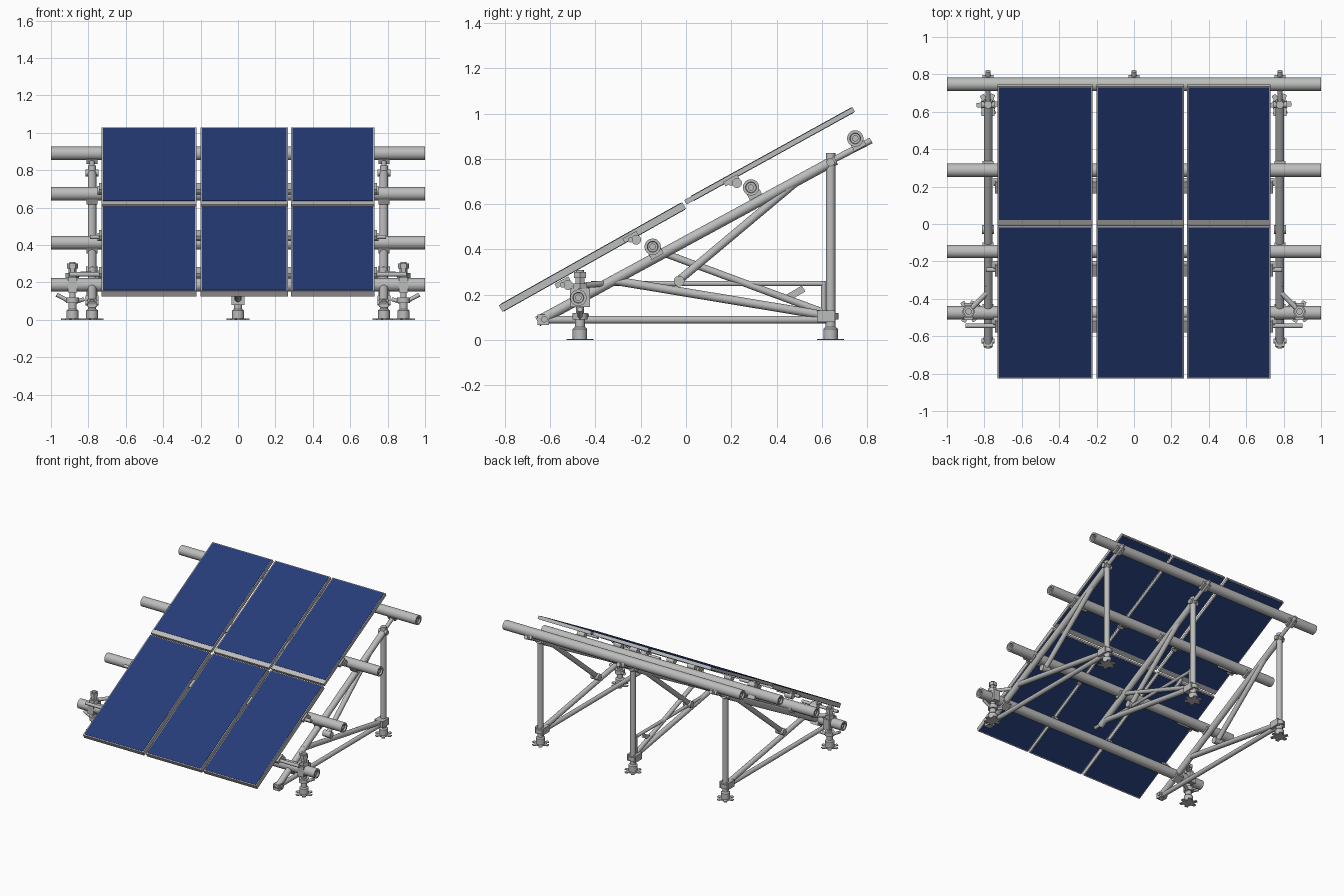
import bpy, bmesh, math
from mathutils import Vector, Matrix

if "Cube" in bpy.data.objects:
    bpy.data.objects.remove(bpy.data.objects["Cube"])


def material(name, rgb):
    m = bpy.data.materials.new(name)
    m.diffuse_color = (*rgb, 1)
    m.use_nodes = True
    m.node_tree.nodes["Principled BSDF"].inputs["Base Color"].default_value = m.diffuse_color
    return m


STEEL = material("galvanised steel", (0.50, 0.51, 0.50))
BLUE = material("solar cell blue", (0.019, 0.045, 0.19))


def finish(bm, name, mat, smooth=True):
    bmesh.ops.remove_doubles(bm, verts=bm.verts, dist=1e-5)
    bmesh.ops.recalc_face_normals(bm, faces=bm.faces)
    me = bpy.data.meshes.new(name)
    bm.to_mesh(me)
    bm.free()
    me.materials.append(mat)
    if smooth:
        me.shade_smooth()
        me.set_sharp_from_angle(angle=math.radians(35))
    ob = bpy.data.objects.new(name, me)
    bpy.context.collection.objects.link(ob)
    return ob


def lathe(name, a, b, pts, sides=24):
    """Spin (distance, radius) points around the axis from a towards b."""
    a, b = Vector(a), Vector(b)
    q = (b - a).to_track_quat('Z', 'Y')
    bm = bmesh.new()
    rings = []
    for d, r in pts:
        rings.append([bm.verts.new(a + q @ Vector((r * math.cos(t), r * math.sin(t), d)))
                      for t in (2 * math.pi * i / sides for i in range(sides))])
    for r0, r1 in zip(rings, rings[1:]):
        for i in range(sides):
            j = (i + 1) % sides
            bm.faces.new((r0[i], r0[j], r1[j], r1[i]))
    return finish(bm, name, STEEL)


def rod(name, a, b, r, sides=24):
    n = (Vector(b) - Vector(a)).length
    return lathe(name, a, b, [(0, 0), (0, r), (n, r), (n, 0)], sides)


def box(name, loc, size, mat=STEEL, tilt=0.0):
    bm = bmesh.new()
    m = Matrix.Translation(loc) @ Matrix.Rotation(tilt, 4, 'X') @ Matrix.Diagonal((*size, 1))
    bmesh.ops.create_cube(bm, size=1, matrix=m)
    return finish(bm, name, mat, False)


def foot(name, x, y):
    """Lobed ground plate with a stepped jack sleeve."""
    bm = bmesh.new()
    vs = []
    for i in range(48):
        t = 2 * math.pi * i / 48
        r = 0.062 if i % 8 in (0, 1, 2, 7) else 0.042
        vs.append(bm.verts.new((x + r * math.cos(t), y + r * math.sin(t), 0)))
    f = bm.faces.new(vs)
    top = bmesh.ops.extrude_face_region(bm, geom=[f])["geom"]
    bmesh.ops.translate(bm, vec=(0, 0, 0.006),
                        verts=[g for g in top if isinstance(g, bmesh.types.BMVert)])
    finish(bm, name + "_plate", STEEL, False)
    lathe(name + "_sleeve", (x, y, 0), (x, y, 1),
          [(0.004, 0.032), (0.05, 0.032), (0.058, 0.022), (0.09, 0.022), (0.09, 0.034),
           (0.12, 0.034), (0.12, 0.02), (0.12, 0)])


# ---- solar panels: two rows of three, blue on both faces, steel edges
COLUMNS = [(-0.73, -0.222), (-0.20, 0.266), (0.284, 0.73)]
ROWS = [("lower", (-0.826, 0.153), (-0.016, 0.608), 0.032, 0.008),
        ("upper", (-0.008, 0.618), (0.735, 1.028), 0.022, 0.036)]
for row, (y0, z0), (y1, z1), thick, lip in ROWS:
    tilt = math.atan2(z1 - z0, y1 - y0)
    length = math.hypot(y1 - y0, z1 - z0)
    along = Vector((0, math.cos(tilt), math.sin(tilt)))
    up = Vector((0, -math.sin(tilt), math.cos(tilt)))
    for i, (x0, x1) in enumerate(COLUMNS):
        mid = Vector(((x0 + x1) / 2, (y0 + y1) / 2, (z0 + z1) / 2)) - up * thick / 2
        box(f"{row}_panel_frame_{i}", mid, (x1 - x0, length, thick), STEEL, tilt)
        cells = length - lip - 0.006
        for side, s in (("front", 1), ("back", -1)):
            box(f"{row}_panel_{side}_cells_{i}",
                mid + up * s * thick / 2 + along * (lip - 0.006) / 2,
                (x1 - x0 - 0.014, cells, 0.004), BLUE, tilt)

# ---- four horizontal rail pipes with recessed ends
RAILS = [(-0.475, 0.187), (-0.147, 0.412), (0.287, 0.674), (0.747, 0.89)]
for i, (y, z) in enumerate(RAILS):
    lathe(f"rail_pipe_{i}", (-1, y, z), (1, y, z),
          [(0.03, 0), (0.03, 0.012), (0.012, 0.012), (0.012, 0.022), (0, 0.024), (0, 0.036),
           (2, 0.036), (2, 0.024), (1.988, 0.022), (1.988, 0.012), (1.97, 0.012), (1.97, 0)], 32)

# ---- panel clamps: stub bar and bracket under the panel edges
SLOPE = math.radians(29)
for j, (y, z, reach) in enumerate([(-0.545, 0.243, 0.9), (-0.245, 0.443, 0.79), (0.2, 0.693, 0.74)]):
    for i, x in enumerate((-0.72, -0.21, 0.275, 0.72)):
        box(f"panel_clamp_{j}_{i}", (x, y, z + 0.012), (0.045, 0.07, 0.022), STEEL, SLOPE)
        rod(f"panel_clamp_bolt_{j}_{i}", (x - 0.03, y + 0.025, z), (x + 0.03, y + 0.025, z), 0.022, 12)
    for s in (-1, 1):
        rod(f"clamp_stub_bar_{j}", (s * 0.6, y, z), (s * reach, y, z), 0.012, 12)

# ---- three support frames
REAR = 0.638


def strut(name, x, y0, z0, y1, z1, r, dx=0.0):
    rod(name, (x + dx, y0, z0), (x + dx, y1, z1), r, 20)


def rafter_z(y):
    return 0.082 + (y + 0.655) * 0.543


for tag, x in (("left", -0.78), ("centre", 0.0), ("right", 0.78)):
    low = -0.36 if x == 0 else -0.655
    strut(f"{tag}_rafter", x, low, rafter_z(low), 0.66, rafter_z(0.66), 0.023)
    strut(f"{tag}_rafter_tip", x, 0.64, rafter_z(0.64) + 0.005, 0.817, rafter_z(0.817), 0.014)
    # rear post with foot and top collar
    foot(f"{tag}_rear_foot", x, REAR)
    rod(f"{tag}_rear_post", (x, REAR, 0.1), (x, REAR, 0.825), 0.021)
    rod(f"{tag}_post_top_bolt", (x - 0.035, REAR, 0.785), (x + 0.035, REAR, 0.785), 0.018, 12)
    box(f"{tag}_post_clamp", (x, REAR - 0.02, 0.105), (0.07, 0.08, 0.05))
    # long brace from the rear foot to the rafter
    strut(f"{tag}_long_brace", x, REAR, 0.105, -0.335, rafter_z(-0.335) + 0.01, 0.019)
    # saddles holding rails on the rafter
    for y, z in RAILS:
        if y > low:
            box(f"{tag}_rail_saddle", (x, y + 0.015, z - 0.03), (0.06, 0.06, 0.03), STEEL, SLOPE)
    strut(f"{tag}_short_brace", x, -0.03, 0.265, 0.5, rafter_z(0.5), 0.018)
    rod(f"{tag}_brace_joint", (x - 0.032, -0.03, 0.26), (x + 0.032, -0.03, 0.26), 0.024, 12)
    if x == 0:
        # centre frame: extra brace, bent tie bar and locking lever
        strut("centre_upper_brace", x, -0.1, 0.385, 0.6, 0.125, 0.016)
        strut("centre_tie_bar", x, -0.42, 0.25, 0.607, 0.25, 0.012)
        strut("centre_tie_drop", x, 0.607, 0.262, 0.607, 0.11, 0.012)
        box("centre_locking_lever", (x, 0.48, 0.205), (0.012, 0.09, 0.03), STEEL, math.radians(30))
        continue
    # side frame: ground tie bar and its end fitting
    s = 1 if x > 0 else -1
    strut(f"{tag}_ground_bar", x, -0.65, 0.09, REAR, 0.09, 0.017)
    box(f"{tag}_ground_bar_end", (x, -0.63, 0.09), (0.05, 0.05, 0.045))
    rod(f"{tag}_ground_bar_bolt", (x - 0.035, -0.625, 0.092), (x + 0.035, -0.625, 0.092), 0.014, 12)
    # front jack leg set outside the frame
    fx, fy = s * 0.885, -0.468
    foot(f"{tag}_front_foot", fx, fy)
    rod(f"{tag}_front_leg", (fx, fy, 0.1), (fx, fy, 0.31), 0.017)
    lathe(f"{tag}_front_leg_head", (fx, fy, 0), (fx, fy, 1),
          [(0.225, 0), (0.225, 0.036), (0.25, 0.036), (0.25, 0.022), (0.275, 0.022),
           (0.275, 0.03), (0.3, 0.03), (0.3, 0)], 6)
    box(f"{tag}_front_leg_strap", (fx, fy, 0.187), (0.05, 0.09, 0.08))
    # wing lever on the jack nut
    rod(f"{tag}_wing_lever", (fx, fy, 0.09), (fx + s * 0.085, fy, 0.135), 0.011, 12)
    rod(f"{tag}_wing_lever_back", (fx, fy, 0.09), (fx - s * 0.06, fy + 0.03, 0.11), 0.011, 12)
    # link from the front leg to the rafter
    rod(f"{tag}_front_link", (fx, fy, 0.24), (x, -0.36, 0.25), 0.013, 12)
